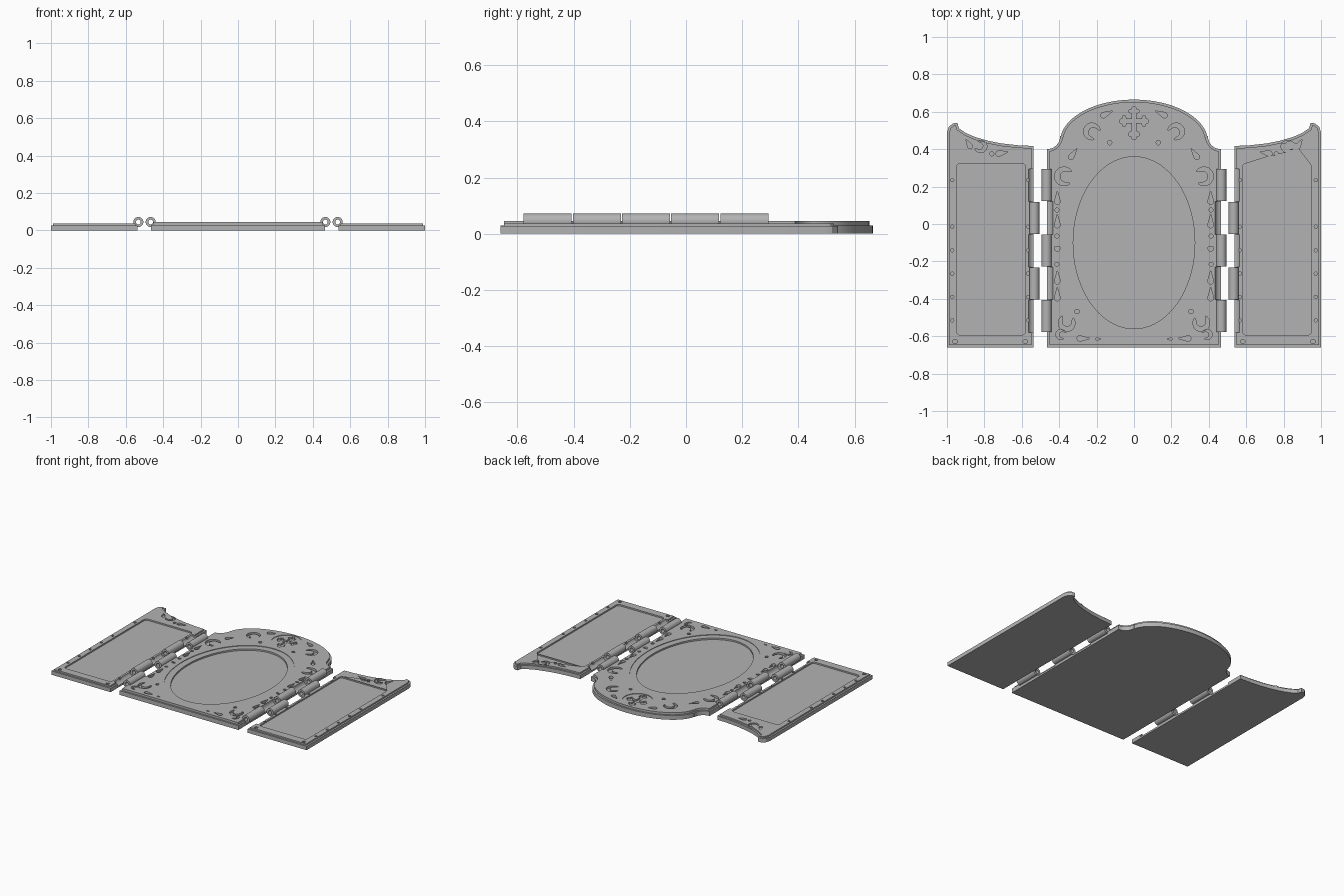
import bpy, bmesh, math
from math import sin, cos, pi, radians

if "Cube" in bpy.data.objects:
    bpy.data.objects.remove(bpy.data.objects["Cube"])

grey = bpy.data.materials.new("plain grey")
grey.use_nodes = True
grey.diffuse_color = (0.45, 0.45, 0.45, 1)
grey.node_tree.nodes["Principled BSDF"].inputs["Base Color"].default_value = (0.45, 0.45, 0.45, 1)
parts = []


# ---------- shape helpers ----------
def arc(cx, cy, rx, ry, a0, a1, n):
    angles = [radians(a0 + (a1 - a0) * i / n) for i in range(n + 1)]
    return [(cx + rx * cos(a), cy + ry * sin(a)) for a in angles]


def oval(cx, cy, rx, ry, n=16):
    return arc(cx, cy, rx, ry, 0, 360, n)[:-1]


def flip(pts, s=-1):
    return [(s * x, y) for x, y in pts]


def place(pts, x, y, size, turn):
    c, s = cos(radians(turn)) * size, sin(radians(turn)) * size
    return [(x + c * u - s * v, y + s * u + c * v) for u, v in pts]


def inset(pts, d):
    """Mitred inward offset of a closed outline."""
    n = len(pts)
    area = sum(pts[i - 1][0] * pts[i][1] - pts[i][0] * pts[i - 1][1] for i in range(n))
    d = d if area > 0 else -d
    out = []
    for i in range(n):
        (ax, ay), (bx, by), (cx, cy) = pts[i - 1], pts[i], pts[(i + 1) % n]
        l1, l2 = math.hypot(bx - ax, by - ay), math.hypot(cx - bx, cy - by)
        n1 = (-(by - ay) / l1, (bx - ax) / l1)
        n2 = (-(cy - by) / l2, (cx - bx) / l2)
        k = d / max(0.4, 1 + n1[0] * n2[0] + n1[1] * n2[1])
        out.append((bx + k * (n1[0] + n2[0]), by + k * (n1[1] + n2[1])))
    return out


def slab(name, loops, z0, z1):
    """Flat plate from an outline and the loops cut through it."""
    curve = bpy.data.curves.new(name, "CURVE")
    curve.dimensions, curve.fill_mode = "2D", "BOTH"
    curve.extrude = (z1 - z0) / 2
    for pts in loops:
        spline = curve.splines.new("POLY")
        spline.points.add(len(pts) - 1)
        for p, (x, y) in zip(spline.points, pts):
            p.co = (x, y, 0, 1)
        spline.use_cyclic_u = True
    temp = bpy.data.objects.new("temp_curve", curve)
    bpy.context.collection.objects.link(temp)
    mesh = bpy.data.meshes.new_from_object(temp.evaluated_get(bpy.context.evaluated_depsgraph_get()))
    bpy.data.objects.remove(temp)
    bm = bmesh.new()
    bm.from_mesh(mesh)
    bmesh.ops.remove_doubles(bm, verts=bm.verts, dist=1e-5)
    bmesh.ops.translate(bm, verts=bm.verts, vec=(0, 0, (z0 + z1) / 2))
    bmesh.ops.recalc_face_normals(bm, faces=bm.faces)
    bm.to_mesh(mesh)
    bm.free()
    mesh.materials.clear()
    mesh.materials.append(grey)
    obj = bpy.data.objects.new(name, mesh)
    bpy.context.collection.objects.link(obj)
    parts.append(obj)
    return obj


def rod(name, loops, x, y0, y1):
    """Slab turned to lie along y at hinge height."""
    obj = slab(name, loops, y0, y1)
    for v in obj.data.vertices:
        u, w, t = v.co
        v.co = (x + u, t, HINGE_Z + w)
    obj.data.flip_normals()
    return obj


# ---------- engraved ornaments ----------
CRESCENT = arc(0, 0, 1, 1, 40, 320, 18) + arc(0.2, 0, 0.62, 0.62, 290, 70, 12)
DROP = [(0, 1)] + arc(0, -0.55, 0.42, 0.45, 20, -200, 10)
DOT = oval(0, 0, 1, 1, 10)
arm = [(0.15, 0.15), (0.16, 0.55), (0.36, 0.62), (0.36, 0.8), (0.18, 0.84), (0.12, 1)]
CROSS = []
for q, stretch in enumerate((1, 1, 1.3, 1)):
    lobe = [(x, y * stretch if y > 0.2 else y) for x, y in arm + flip(arm[::-1])]
    CROSS += place(lobe[:-1], 0, 0, 1, 90 * q)

CENTRE_MARKS = [
    (CRESCENT, 0.225, 0.495, 0.045, 215), (CRESCENT, 0.375, 0.255, 0.05, 190),
    (CRESCENT, 0.36, -0.53, 0.045, 100), (CRESCENT, 0.39, -0.59, 0.028, 200),
    (DROP, 0.145, 0.59, 0.035, 65), (DROP, 0.325, 0.375, 0.035, 35),
    (DROP, 0.27, -0.612, 0.035, 90), (DROP, 0.19, -0.615, 0.015, 90),
    (DOT, 0.13, 0.435, 0.012, 0), (DOT, 0.305, -0.468, 0.012, 0)]
CENTRE_MARKS += [(DROP, 0.41, y, 0.036, 0) for y in (0.14, 0.015, -0.11, -0.285, -0.375)]
CENTRE_MARKS += [(DOT, 0.412, y, 0.011, 0) for y in (0.075, -0.065, -0.215)]
WING_MARKS = [(CRESCENT, 0.82, 0.415, 0.034, 20), (DROP, 0.885, 0.43, 0.03, -30),
              (DROP, 0.705, 0.38, 0.034, 80), (DOT, 0.76, 0.375, 0.011, 0),
              (DOT, 0.957, -0.628, 0.012, 0), (DOT, 0.582, -0.628, 0.012, 0)]
WING_MARKS += [(DOT, x, y, 0.009, 0) for x in (0.972, 0.566)
               for y in (0.235, -0.015, -0.14, -0.265, -0.39, -0.515)]

# ---------- centre panel ----------
half = [(0.465, -0.66)] + arc(0.465, 0.47, 0.07, 0.07, 270, 180, 10)
half += arc(0, 0.44, 0.395, 0.225, 8, 90, 28)
outline = half + flip(half[-2::-1])
face = inset(outline, 0.012)
marks = [flip(place(*m), s) for m in CENTRE_MARKS for s in (1, -1)]
window, rim = oval(0, -0.1, 0.325, 0.46, 72), oval(0, -0.1, 0.37, 0.505, 72)
centre = [slab("centre_base", [outline], 0, 0.03),
          slab("centre_frame", [face, window, place(CROSS, 0, 0.55, 0.075, 0)] + marks, 0.03, 0.041),
          slab("centre_face", [face, rim, oval(0, 0.543, 0.098, 0.098, 40)] + marks, 0.041, 0.045)]

# ---------- side wings ----------
wing = [(0.537, -0.66), (1, -0.66), (1, 0.49), (0.99, 0.52), (0.968, 0.538), (0.944, 0.541),
        (0.936, 0.512), (0.9, 0.487), (0.85, 0.465), (0.78, 0.445), (0.71, 0.431), (0.62, 0.421),
        (0.537, 0.417)]
r = 0.02
recess = (arc(0.93, 0.303, r, r, 0, 90, 5) + arc(0.6, 0.303, r, r, 90, 180, 5)
          + arc(0.6, -0.573, r, r, 180, 270, 5) + arc(0.93, -0.573, r, r, 270, 360, 5))
wings = {}
for side, s in (("left", 1), ("right", -1)):
    loops = [inset(wing, 0.012), recess] + [place(*m) for m in WING_MARKS]
    wings[s] = [slab(side + "_wing_base", [flip(wing, s)], 0, 0.027),
                slab(side + "_wing_face", [flip(l, s) for l in loops], 0.027, 0.037)]

# ---------- hinges ----------
HINGE_Z = 0.045
steps = [0.295, 0.12, -0.055, -0.23, -0.405, -0.58]
tube = [oval(0, 0, 0.027, 0.027, 24), oval(0, 0, 0.013, 0.013, 16)]
for s in (1, -1):
    for i, (y1, y0) in enumerate(zip(steps, steps[1:])):
        x_own, x_other = (0.467, 0.533) if i % 2 == 0 else (0.533, 0.467)
        rod("hinge_knuckle", tube, s * x_own, y0 + 0.002, y1 - 0.002)
        # clearance groove in the facing panel
        cutter = rod("groove_cutter", [oval(0, 0, 0.033, 0.033, 24)], s * x_other, y0, y1)
        cutter.hide_render = True
        parts.remove(cutter)
        for obj in (wings[s] if i % 2 == 0 else centre):
            mod = obj.modifiers.new("groove", "BOOLEAN")
            mod.object, mod.operation, mod.solver = cutter, "DIFFERENCE", "EXACT"

# ---------- bake grooves, tidy cutters, shade ----------
deps = bpy.context.evaluated_depsgraph_get()
for obj in parts:
    if obj.modifiers:
        mesh = bpy.data.meshes.new_from_object(obj.evaluated_get(deps))
        obj.modifiers.clear()
        obj.data = mesh
for obj in [o for o in bpy.data.objects if o.name.startswith("groove_cutter")]:
    bpy.data.objects.remove(obj)
bpy.ops.object.select_all(action="DESELECT")
for obj in parts:
    obj.select_set(True)
bpy.context.view_layer.objects.active = parts[0]
bpy.ops.object.shade_smooth_by_angle(angle=radians(30))
